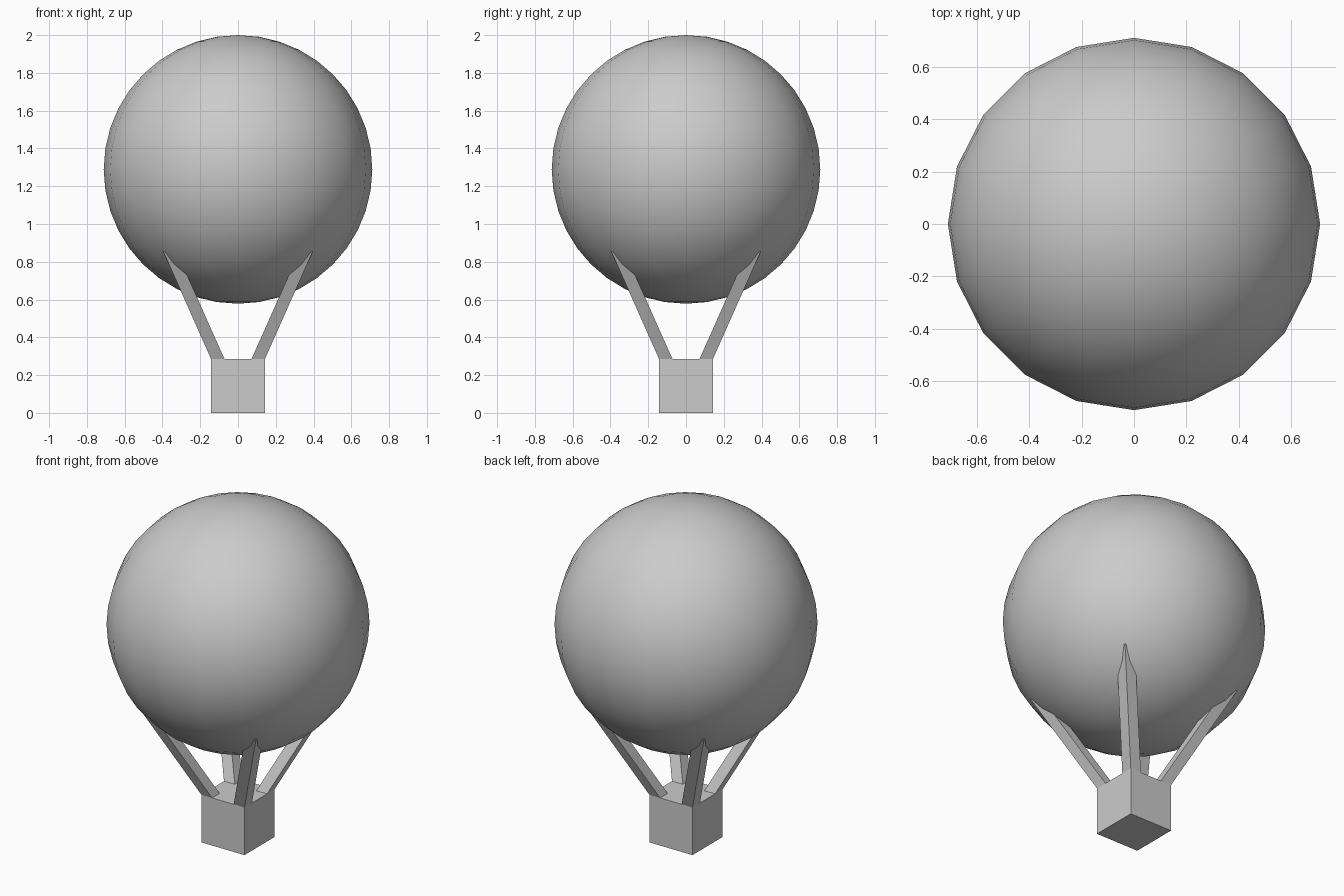
import bpy
import bmesh

cube = bpy.data.objects.get("Cube")
if cube:
    bpy.data.objects.remove(cube, do_unlink=True)

# Single plain grey for every part
GREY = (0.6, 0.6, 0.6, 1.0)
grey = bpy.data.materials.new("plain grey")
grey.use_nodes = True
grey.diffuse_color = GREY
grey.node_tree.nodes["Principled BSDF"].inputs["Base Color"].default_value = GREY

RADIUS = 0.711
HALF = 0.142          # half width of the basket
RIM = 2 * HALF        # height of the basket
THICK = 0.071         # side of each strut
STRUT_TOP = 0.855
SPREAD = 0.254        # outward lean of a strut from rim to top


def add_object(name, bm):
    bmesh.ops.recalc_face_normals(bm, faces=bm.faces)
    mesh = bpy.data.meshes.new(name)
    bm.to_mesh(mesh)
    bm.free()
    mesh.materials.append(grey)
    obj = bpy.data.objects.new(name, mesh)
    bpy.context.collection.objects.link(obj)
    return obj


def box(size, centre):
    bm = bmesh.new()
    bmesh.ops.create_cube(bm, size=1)
    bmesh.ops.scale(bm, vec=size, verts=bm.verts)
    bmesh.ops.translate(bm, vec=centre, verts=bm.verts)
    return bm


# Round envelope, smooth shaded
bm = bmesh.new()
bmesh.ops.create_uvsphere(bm, u_segments=20, v_segments=20, radius=RADIUS)
bmesh.ops.translate(bm, vec=(0, 0, 2 - RADIUS), verts=bm.verts)
for face in bm.faces:
    face.smooth = True
add_object("envelope", bm)

# Solid square basket
add_object("basket", box((2 * HALF, 2 * HALF, RIM), (0, 0, HALF)))

# Four square struts leaning outward from the basket corners
for side_y, depth in ((-1, "front"), (1, "back")):
    for side_x, side in ((1, "left"), (-1, "right")):
        inset = HALF - THICK / 2
        bm = box((THICK, THICK, STRUT_TOP - RIM),
                 (side_x * inset, side_y * inset, (STRUT_TOP + RIM) / 2))
        upper = [v for v in bm.verts if v.co.z > (STRUT_TOP + RIM) / 2]
        bmesh.ops.translate(bm, vec=(side_x * SPREAD, side_y * SPREAD, 0), verts=upper)
        add_object(f"{depth}_{side}_strut", bm)
